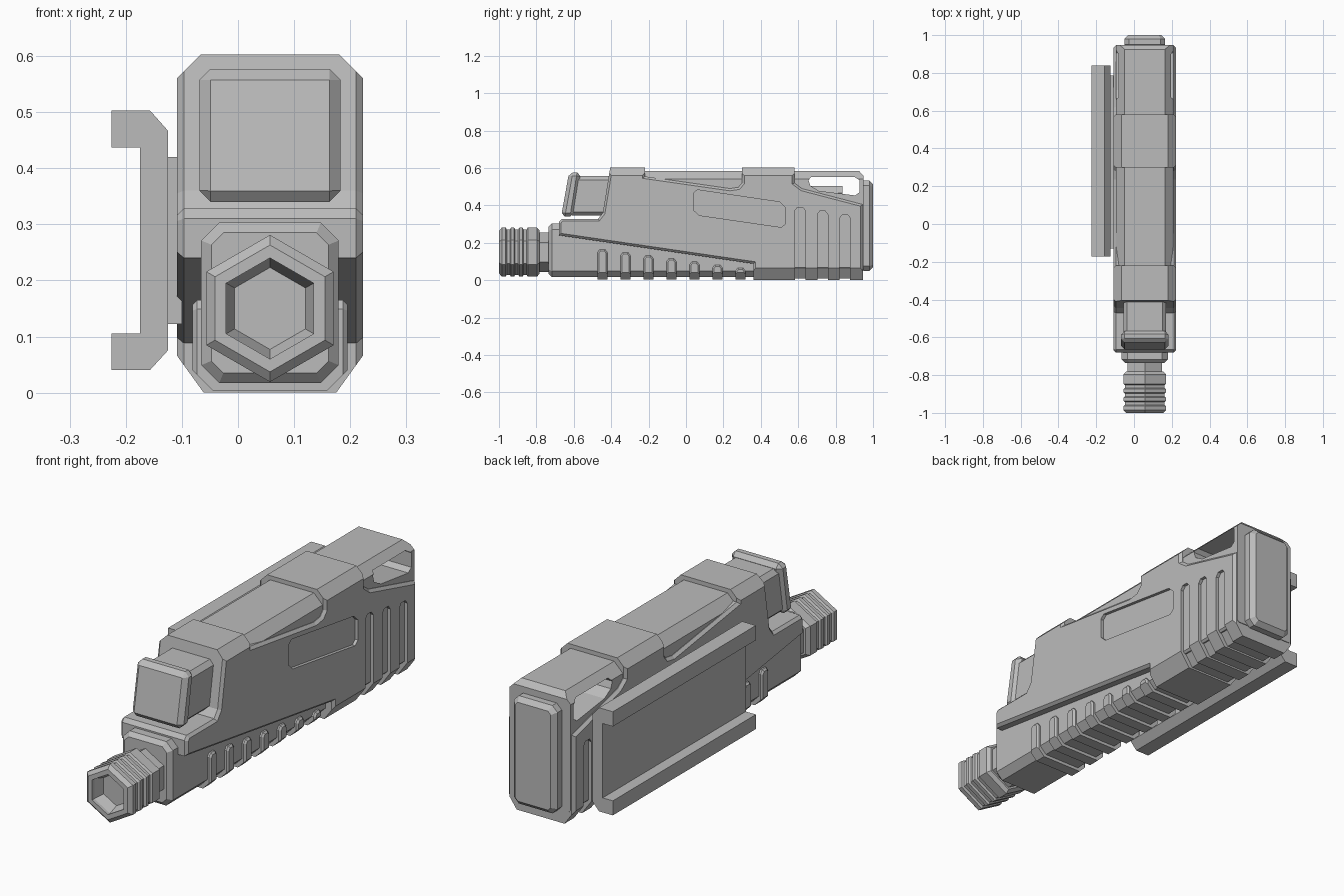
import bpy, bmesh, math
from mathutils import Vector

cube = bpy.data.objects.get("Cube")
if cube:
    bpy.data.objects.remove(cube, do_unlink=True)

CX = 0.057  # centre line of the body

grey = bpy.data.materials.new("plain_grey")
grey.use_nodes = True
grey.diffuse_color = (0.5, 0.5, 0.5, 1)
grey.node_tree.nodes["Principled BSDF"].inputs["Base Color"].default_value = (0.5, 0.5, 0.5, 1)


def finish(name, bm):
    bmesh.ops.recalc_face_normals(bm, faces=bm.faces[:])
    mesh = bpy.data.meshes.new(name)
    bm.to_mesh(mesh)
    bm.free()
    mesh.materials.append(grey)
    obj = bpy.data.objects.new(name, mesh)
    bpy.context.collection.objects.link(obj)
    return obj


def prism(name, pts, axis, a, b, bevel=0, all_edges=False):
    """Extrude a (y, z) profile along x, or an (x, z) profile along y."""
    bm = bmesh.new()
    place = (lambda p, t: (t, p[0], p[1])) if axis == "x" else (lambda p, t: (p[0], t, p[1]))
    ends = [[bm.verts.new(place(p, t)) for p in pts] for t in (a, b)]
    caps = [bm.faces.new(e) for e in ends]
    n = len(pts)
    for i in range(n):
        j = (i + 1) % n
        bm.faces.new((ends[0][i], ends[0][j], ends[1][j], ends[1][i]))
    bmesh.ops.recalc_face_normals(bm, faces=bm.faces[:])
    if bevel:
        edges = bm.edges[:] if all_edges else [e for c in caps for e in c.edges]
        bmesh.ops.bevel(bm, geom=edges, offset=bevel, offset_type="OFFSET",
                        segments=1, profile=0.5, affect="EDGES")
    return finish(name, bm)


def octagon(hw, z0, z1, c, cz=None):
    """Chamfered rectangle in (x, z) around the body centre line."""
    cz = cz or c
    half = [(hw, z0 + cz), (hw, z1 - c), (hw - c, z1)]
    right = [(hw - c, z0)] + half
    return [(CX + x, z) for x, z in right] + [(CX - x, z) for x, z in reversed(right)]


def boolean(obj, cutter, op):
    mod = obj.modifiers.new("cut", "BOOLEAN")
    mod.operation, mod.object, mod.solver = op, cutter, "EXACT"
    bpy.context.view_layer.objects.active = obj
    bpy.ops.object.modifier_apply(modifier=mod.name)
    bpy.data.objects.remove(cutter, do_unlink=True)


def hex_lathe(name, profile, z):
    """Six-sided turned part along y from (y, radius) pairs."""
    bm = bmesh.new()
    rings = []
    for y, r in profile:
        angles = [math.radians(30 + 60 * k) for k in range(6)]
        rings.append([bm.verts.new((CX + r * math.cos(t), y, z + r * math.sin(t))) for t in angles])
    for p, q in zip(rings, rings[1:]):
        for i in range(6):
            j = (i + 1) % 6
            bm.faces.new((p[i], p[j], q[j], q[i]))
    bm.faces.new(rings[0])
    bm.faces.new(rings[-1])
    return finish(name, bm)


# Outer shell: side profile trimmed by a chamfered section
shell = prism("outer_shell", [
    (-0.68, 0.24), (-0.68, 0.31), (-0.665, 0.328), (-0.47, 0.328), (-0.445, 0.36),
    (-0.405, 0.603), (-0.22, 0.603), (-0.22, 0.555), (0.235, 0.49), (0.28, 0.497),
    (0.3, 0.52), (0.3, 0.603), (0.58, 0.603), (0.58, 0.52), (0.62, 0.49),
    (0.945, 0.405), (0.945, 0.0), (0.36, 0.0), (0.36, 0.088)],
    "x", CX - 0.1655, CX + 0.1655, 0.012)
boolean(shell, prism("trim", octagon(0.168, -0.003, 0.61, 0.052, 0.072), "y", -1.2, 1.2), "INTERSECT")

# Rear grip grooves on both sides
for y, top in ((0.61, 0.39), (0.73, 0.37), (0.85, 0.35)):
    groove = prism("groove", [
        (y - 0.028, -0.1), (y + 0.028, -0.1), (y + 0.028, top - 0.018), (y + 0.014, top),
        (y - 0.014, top), (y - 0.028, top - 0.018)], "x", -0.4, 0.5)
    boolean(groove, prism("keep", octagon(0.15, 0.008, 0.7, 0.05, 0.072), "y", 0, 1.2), "DIFFERENCE")
    boolean(shell, groove, "DIFFERENCE")

# Recessed side panel
boolean(shell, prism("pocket", [
    (0.04, 0.465), (0.06, 0.483), (0.5, 0.418), (0.53, 0.39), (0.53, 0.3),
    (0.51, 0.283), (0.07, 0.347), (0.04, 0.375)], "x", 0.205, 0.4), "DIFFERENCE")

# Inner core with the rear window
core = prism("inner_core", [
    (-0.41, 0.36), (-0.38, 0.584), (0.925, 0.584), (0.948, 0.56), (0.948, 0.06),
    (0.4, 0.06), (0.4, 0.13), (-0.4, 0.24)], "x", CX - 0.151, CX + 0.151)
boolean(core, prism("trim", octagon(0.16, 0.02, 0.59, 0.058), "y", -1.2, 1.2), "INTERSECT")
boolean(core, prism("window", [
    (0.655, 0.535), (0.67, 0.552), (0.9, 0.552), (0.927, 0.535), (0.927, 0.47),
    (0.905, 0.453), (0.71, 0.478), (0.665, 0.505)], "x", -0.4, 0.5), "DIFFERENCE")

# Rear cap
prism("rear_cap", octagon(0.108, 0.05, 0.532, 0.025), "y", 0.93, 1.0, 0.02)

# Front lens housing
prism("lens_neck", octagon(0.113, 0.345, 0.556, 0.02), "y", -0.61, -0.4)
prism("lens_hood", [(-0.668, 0.34), (-0.625, 0.577), (-0.562, 0.577), (-0.6, 0.34)],
      "x", CX - 0.126, CX + 0.126, 0.02, True)

# Lower front block and its ribs
prism("lower_block", octagon(0.1225, 0.017, 0.303, 0.032), "y", -0.735, 0.4, 0.018)
for i in range(7):
    y = -0.447 + 0.123 * i
    top = 0.165 - 0.0165 * i
    rib = prism("lower_rib_%d" % (i + 1), [
        (y - 0.026, 0.003), (y + 0.026, 0.003), (y + 0.026, top - 0.016), (y + 0.014, top),
        (y - 0.014, top), (y - 0.026, top - 0.016)], "x", CX - 0.138, CX + 0.138, 0.008)
    boolean(rib, prism("trim", octagon(0.15, 0.002, 0.5, 0.05), "y", -1, 1), "INTERSECT")

# Hexagonal nozzle with grooves and a recessed mouth
profile = [(-0.94, 0.073), (-0.985, 0.09), (-1.0, 0.09), (-1.0, 0.113), (-0.985, 0.131)]
for y in (-0.95, -0.905, -0.86):
    profile += [(y - 0.014, 0.131), (y - 0.008, 0.121), (y + 0.008, 0.121), (y + 0.014, 0.131)]
profile += [(-0.797, 0.131), (-0.782, 0.115), (-0.782, 0.105), (-0.72, 0.105)]
hex_lathe("nozzle", profile, 0.15)

# Side rail and its mounting plate
prism("side_rail", [
    (-0.225, 0.503), (-0.157, 0.503), (-0.125, 0.467), (-0.125, 0.075), (-0.157, 0.04),
    (-0.225, 0.04), (-0.225, 0.105), (-0.175, 0.105), (-0.175, 0.437), (-0.225, 0.437)],
    "y", -0.172, 0.838)
prism("rail_mount", [(-0.13, 0.122), (-0.1, 0.122), (-0.1, 0.42), (-0.13, 0.42)], "y", -0.13, 0.785)
